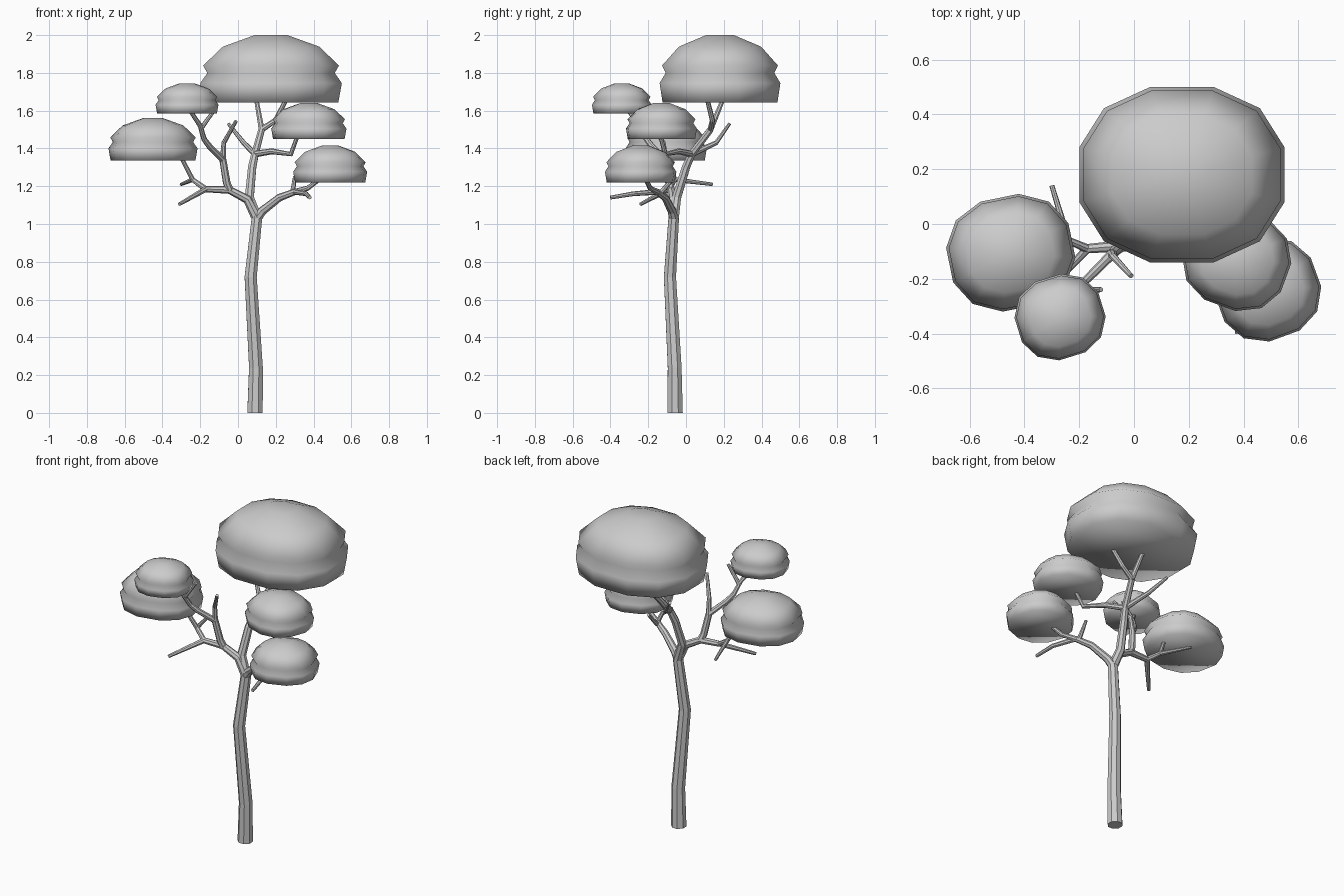
import bpy, bmesh
from math import cos, sin, pi, copysign
from mathutils import Matrix

cube = bpy.data.objects.get("Cube")
if cube:
    bpy.data.objects.remove(cube)

grey = bpy.data.materials.new("plain_grey")
grey.use_nodes = True
grey.diffuse_color = (0.6, 0.6, 0.6, 1)
grey.node_tree.nodes["Principled BSDF"].inputs["Base Color"].default_value = (0.6, 0.6, 0.6, 1)


def limb(name, points, r_start, r_end):
    """Eight-sided tube along points, tapering evenly to its tip."""
    curve = bpy.data.curves.new(name, "CURVE")
    curve.dimensions = "3D"
    curve.bevel_depth = 1
    curve.bevel_resolution = 2
    curve.use_fill_caps = True
    spline = curve.splines.new("POLY")
    spline.points.add(len(points) - 1)
    spline.use_smooth = False
    for i, (p, co) in enumerate(zip(spline.points, points)):
        p.co = (*co, 1)
        p.radius = r_start + (r_end - r_start) * i / (len(points) - 1)
    obj = bpy.data.objects.new(name, curve)
    bpy.context.collection.objects.link(obj)
    bpy.ops.object.select_all(action="DESELECT")
    obj.select_set(True)
    bpy.context.view_layer.objects.active = obj
    bpy.ops.object.convert(target="MESH")
    obj.data.materials.clear()
    obj.data.materials.append(grey)


# Foliage pad profile: (radius, height), from underside to crown
PAD = [(0.95, 0), (1, 0.29), (0.9, 0.44), (0.96, 0.55), (0.68, 0.83), (0.23, 1)]
SIDES = 12


def foliage(name, centre, size, turn):
    """Twelve-sided, slightly squared pad with a pinched waist."""
    bm = bmesh.new()
    rings = []
    for r, h in PAD:
        ring = []
        for i in range(SIDES):
            a = (i + 0.5) * 2 * pi / SIDES
            x, y = (copysign(abs(f) ** 0.88, f) * 1.03 for f in (cos(a), sin(a)))
            ring.append(bm.verts.new((r * x, r * y, h)))
        rings.append(ring)
    for low, high in zip(rings, rings[1:]):
        for i in range(SIDES):
            j = (i + 1) % SIDES
            bm.faces.new((low[i], low[j], high[j], high[i]))
    bm.faces.new(rings[-1])
    bm.faces.new(rings[0][::-1])
    bm.transform(Matrix.Translation(centre) @ Matrix.Rotation(turn, 4, "Z") @ Matrix.Diagonal((*size, 1)))
    for f in bm.faces:
        f.smooth = True
    mesh = bpy.data.meshes.new(name)
    bm.to_mesh(mesh)
    bm.free()
    mesh.materials.append(grey)
    bpy.context.collection.objects.link(bpy.data.objects.new(name, mesh))


# Trunk and the three main limbs leaving its fork
fork = (0.1, -0.065, 1.03)
limb("trunk", [(0.09, -0.058, 0), (0.095, -0.06, 0.24), (0.067, -0.085, 0.72), fork], 0.044, 0.03)
left_fork = (-0.045, -0.08, 1.18)
left_node = (-0.17, -0.09, 1.185)
limb("left_limb", [fork, (0.05, -0.07, 1.13), left_fork, left_node], 0.028, 0.017)
right_node = (0.3, -0.15, 1.17)
limb("right_limb", [fork, (0.13, -0.075, 1.07), (0.22, -0.11, 1.14), right_node], 0.027, 0.017)
mid_node = (0.09, 0.03, 1.37)
top_node = (0.125, 0.13, 1.5)
limb("middle_limb", [fork, (0.06, -0.05, 1.14), (0.075, 0, 1.3), mid_node, top_node], 0.029, 0.018)

# Left branches
limb("left_front_twig", [left_node, (-0.31, -0.24, 1.105)], 0.016, 0.01)
left_bend = (-0.24, -0.06, 1.235)
limb("left_pad_branch", [left_node, left_bend, (-0.31, -0.1, 1.37)], 0.016, 0.011)
limb("left_back_twig", [left_bend, (-0.3, 0.14, 1.21)], 0.013, 0.009)
upper_left = (-0.08, -0.11, 1.34)
limb("upper_left_branch", [left_fork, (-0.06, -0.09, 1.22), upper_left], 0.022, 0.019)
small_node = (-0.18, -0.21, 1.45)
limb("small_pad_branch", [upper_left, (-0.15, -0.18, 1.41), small_node,
                          (-0.2, -0.25, 1.52), (-0.26, -0.31, 1.61)], 0.018, 0.011)
limb("small_pad_twig", [(-0.2, -0.24, 1.5), (-0.12, -0.24, 1.61)], 0.013, 0.009)
limb("inner_left_twig", [upper_left, (-0.075, -0.12, 1.43), (-0.01, -0.19, 1.545)], 0.017, 0.009)

# Right branches
limb("right_front_twig", [right_node, (0.36, -0.28, 1.16), (0.38, -0.4, 1.14)], 0.015, 0.01)
limb("right_up_twig", [(0.29, -0.13, 1.17), (0.3, -0.06, 1.25)], 0.014, 0.009)
limb("right_pad_branch", [right_node, (0.37, -0.19, 1.19), (0.45, -0.22, 1.25)], 0.016, 0.011)

# Middle branches
outer_mid = (0.28, -0.11, 1.37)
limb("middle_right_branch", [mid_node, (0.18, -0.04, 1.385), outer_mid, (0.32, -0.14, 1.48)], 0.018, 0.011)
limb("middle_back_twig", [mid_node, (0.03, 0.16, 1.43), (-0.05, 0.23, 1.53)], 0.017, 0.009)
limb("crown_left_branch", [top_node, (0.095, 0.2, 1.67)], 0.016, 0.012)
limb("crown_right_branch", [top_node, (0.2, 0.14, 1.55), (0.26, 0.11, 1.67)], 0.016, 0.012)

# Foliage pads
foliage("crown_foliage", (0.175, 0.18, 1.642), (0.375, 0.32, 0.358), 0)
foliage("left_foliage", (-0.45, -0.105, 1.335), (0.228, 0.205, 0.225), 0.2)
foliage("small_left_foliage", (-0.27, -0.34, 1.585), (0.16, 0.15, 0.16), 0.3)
foliage("upper_right_foliage", (0.375, -0.13, 1.45), (0.192, 0.178, 0.19), -0.35)
foliage("lower_right_foliage", (0.488, -0.24, 1.22), (0.188, 0.18, 0.195), 0.35)
